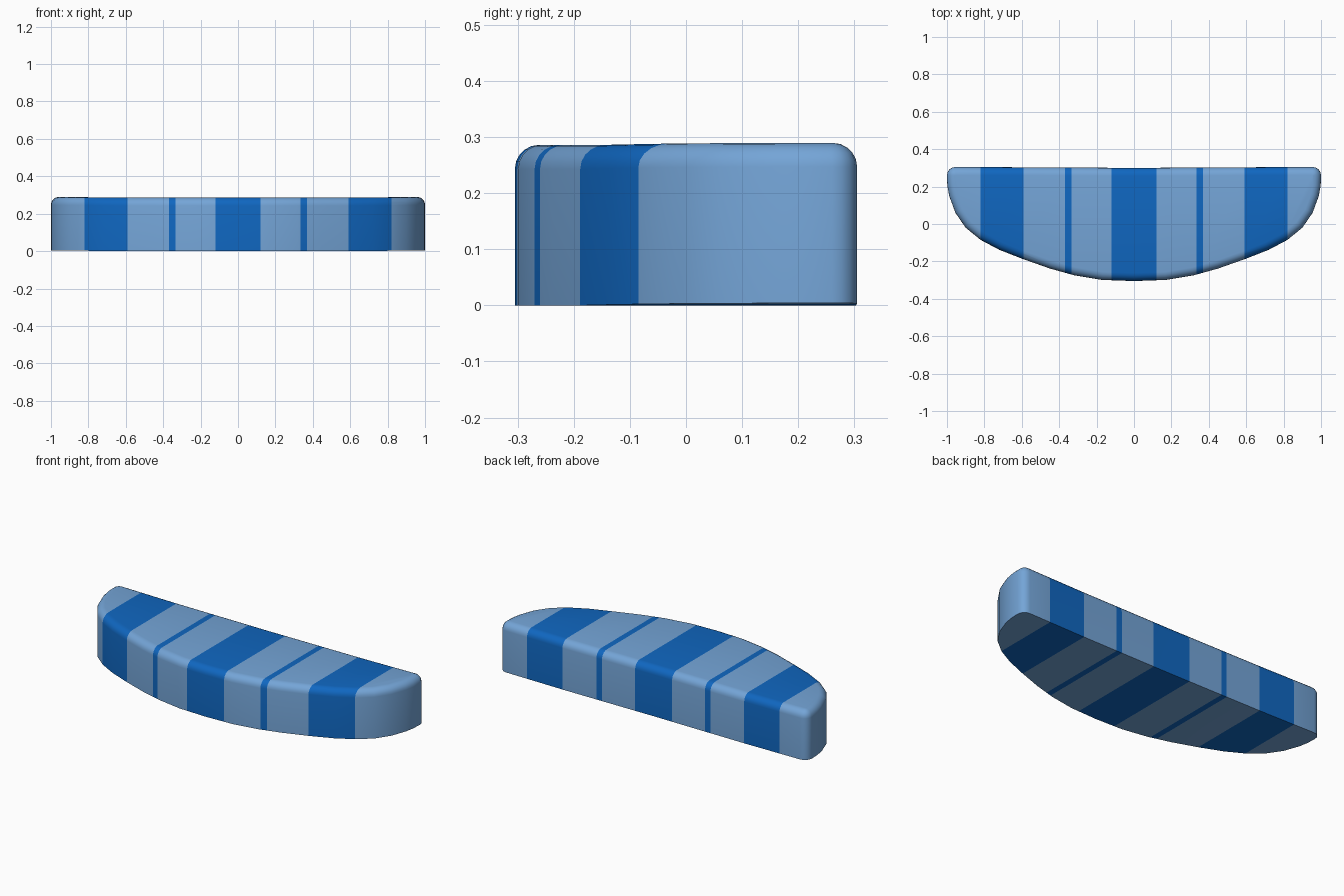
import bpy, bmesh, math
from mathutils import Vector

if "Cube" in bpy.data.objects:
    bpy.data.objects.remove(bpy.data.objects["Cube"])


def material(name, rgb):
    m = bpy.data.materials.new(name)
    m.diffuse_color = (*rgb, 1)
    m.use_nodes = True
    m.node_tree.nodes["Principled BSDF"].inputs["Base Color"].default_value = m.diffuse_color
    return m


light = material("light blue", (0.175, 0.375, 0.68))
dark = material("deep blue", (0.005, 0.135, 0.53))

# Half-moon outline, right half from front centre to back corner
R = 0.045
half = [(0.17, -0.299), (0.32, -0.274), (0.45, -0.238), (0.6, -0.185),
        (0.72, -0.138), (0.82, -0.085), (0.90, -0.02), (0.955, 0.06),
        (0.988, 0.15), (0.998, 0.205)]
half += [(1 - R + R * math.cos(a), 0.305 - R + R * math.sin(a))
         for a in (math.radians(d) for d in (0, 22.5, 45, 67.5, 90))]
outline = [Vector(p) for p in [(0, -0.305)] + half + [(0, 0.30)]
           + [(-x, y) for x, y in reversed(half)]]
n = len(outline)


def inset(d):
    pts = []
    for i, p in enumerate(outline):
        a = (p - outline[i - 1]).normalized()
        b = (outline[(i + 1) % n] - p).normalized()
        t = (a + b).normalized()
        miter = d / max(0.5, t.dot(a))
        pts.append(p + Vector((-t.y, t.x)) * miter)
    return pts


# Straight wall with a rounded upper rim
r = 0.043
profile = [(0, 0), (0, 0.243)]
profile += [(r * (1 - math.cos(a)), 0.243 + r * math.sin(a))
            for a in (math.radians(d) for d in (18, 36, 54, 72, 90))]
bm = bmesh.new()
rings = [[bm.verts.new((p.x, p.y, z)) for p in inset(d)] for d, z in profile]
for lo, hi in zip(rings, rings[1:]):
    for i in range(n):
        j = (i + 1) % n
        bm.faces.new((lo[i], lo[j], hi[j], hi[i]))
bm.faces.new(rings[0][::-1])
bm.faces.new(rings[-1])

# Cut the stripe borders
stripes = [(0, 0.12), (0.335, 0.37), (0.59, 0.82)]
for s in (-1, 1):
    for x in (0.12, 0.335, 0.37, 0.59, 0.82):
        bmesh.ops.bisect_plane(bm, geom=bm.verts[:] + bm.edges[:] + bm.faces[:],
                               plane_co=(s * x, 0, 0), plane_no=(1, 0, 0), dist=1e-5)
for f in bm.faces:
    x = abs(f.calc_center_median().x)
    f.material_index = int(any(a <= x <= b for a, b in stripes))

# Slight lift of the outer ends
for v in bm.verts:
    v.co.z += 0.004 * max(0, abs(v.co.x) - 0.6) / 0.4
bmesh.ops.recalc_face_normals(bm, faces=bm.faces[:])

mesh = bpy.data.meshes.new("striped_cushion")
bm.to_mesh(mesh)
bm.free()
mesh.materials.append(light)
mesh.materials.append(dark)
cushion = bpy.data.objects.new("striped_cushion", mesh)
bpy.context.collection.objects.link(cushion)
bpy.context.view_layer.objects.active = cushion
cushion.select_set(True)
bpy.ops.object.shade_smooth_by_angle(angle=math.radians(40))
